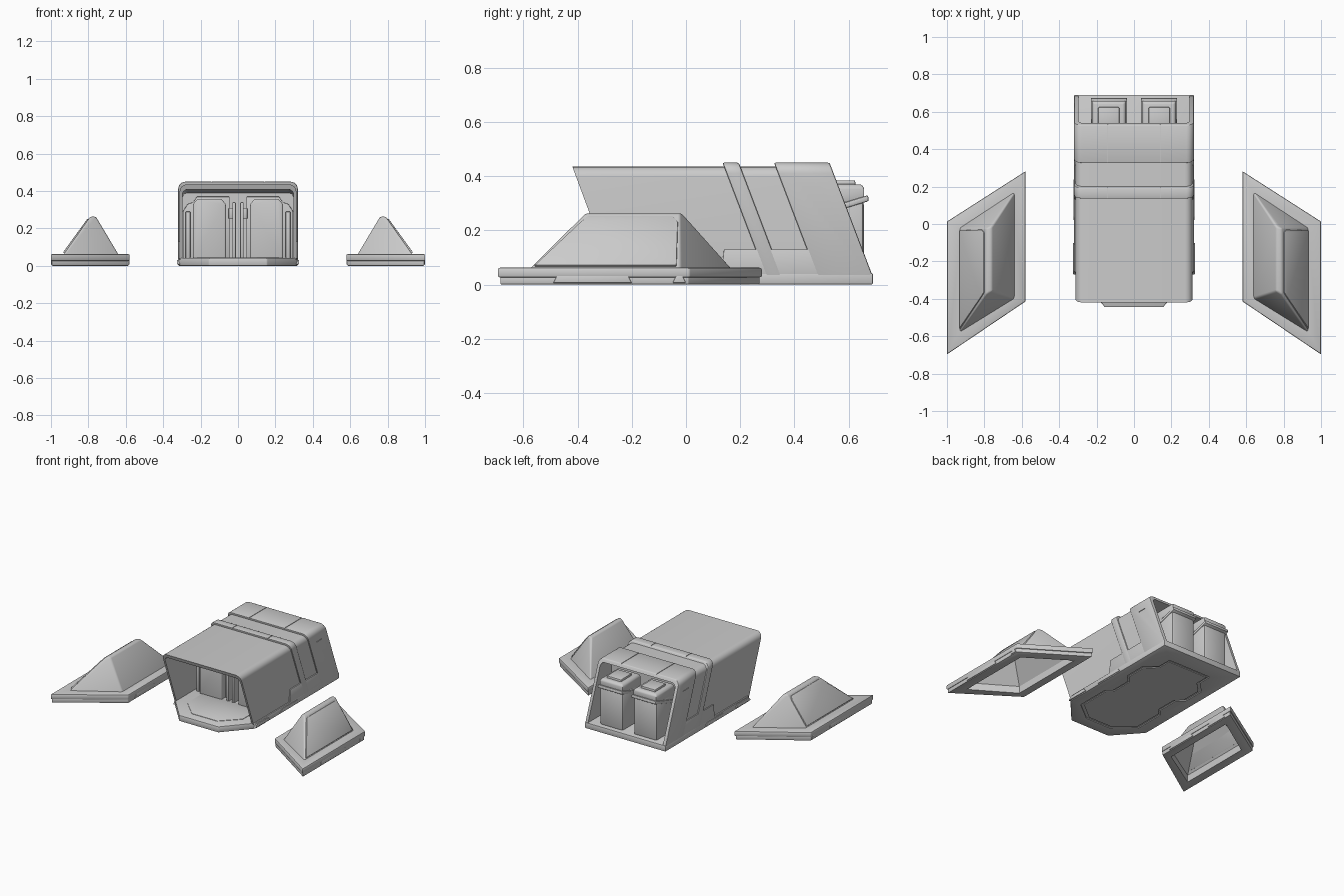
import bpy, bmesh, math

if "Cube" in bpy.data.objects:
    bpy.data.objects.remove(bpy.data.objects["Cube"])

def finish(o, bevel=0, seg=2):
    for s in bpy.context.selected_objects:
        s.select_set(False)
    bpy.context.view_layer.objects.active = o
    o.select_set(True)
    if bevel:
        m = o.modifiers.new("bevel", 'BEVEL')
        m.width, m.segments, m.angle_limit = bevel, seg, math.radians(35)
        m.limit_method = 'ANGLE'
        bpy.ops.object.modifier_apply(modifier=m.name)
    bpy.ops.object.shade_smooth_by_angle(angle=math.radians(32))

def loft(name, rings, bevel=0, seg=2, side=1):
    """Closed solid through rings of equal point count; side=-1 mirrors in x."""
    bm = bmesh.new()
    rv = [[bm.verts.new((p[0] * side, p[1], p[2])) for p in r] for r in rings]
    n = len(rv[0])
    bm.faces.new(rv[0])
    bm.faces.new(rv[-1])
    for a, b in zip(rv, rv[1:]):
        for i in range(n):
            bm.faces.new((a[i], a[(i + 1) % n], b[(i + 1) % n], b[i]))
    bmesh.ops.recalc_face_normals(bm, faces=bm.faces)
    me = bpy.data.meshes.new(name)
    bm.to_mesh(me)
    bm.free()
    o = bpy.data.objects.new(name, me)
    bpy.context.collection.objects.link(o)
    finish(o, bevel, seg)
    return o

def plate(name, pts, z0, z1, bevel=0, side=1):
    return loft(name, [[(x, y, z) for x, y in pts] for z in (z0, z1)], bevel, 2, side)

def prism_x(name, yz, x0, x1, bevel=0, side=1):
    return loft(name, [[(x, y, z) for y, z in yz] for x in (x0, x1)], bevel, 2, side)

def box(name, x0, x1, y0, y1, z0, z1, bevel=0, side=1):
    return plate(name, [(x0, y0), (x1, y0), (x1, y1), (x0, y1)], z0, z1, bevel, side)

def arch(hw, top, zb, y_at, r=.04):
    """Round-shouldered section; y_at gives the (sheared) y for each height."""
    right = [(hw, zb)] + [(hw - r + r * math.cos(a), top - r + r * math.sin(a))
                          for a in (i * math.pi / 12 for i in range(7))]
    pts = right + [(-x, z) for x, z in reversed(right)]
    return [(x, y_at(z), z) for x, z in pts]

def cut(target, *cutters):
    for c in cutters:
        c.hide_render = True
        m = target.modifiers.new("cut", 'BOOLEAN')
        m.operation, m.solver, m.object = 'DIFFERENCE', 'EXACT', c
        bpy.context.view_layer.objects.active = target
        bpy.ops.object.modifier_apply(modifier=m.name)
    finish(target)

def drop(*obs):
    for o in obs:
        bpy.data.objects.remove(o, do_unlink=True)

def slant(y_top, k=.38):
    return lambda z: y_top + k * (.45 - z)

# --- Main shelter: inner shell and raised bands, hollow at both ends
BACK = -.03      # y of the bulkhead seen through the front opening
core = loft("shelter_shell", [arch(.312, .435, .03, slant(-.425, .37)),
                              arch(.312, .435, .03, slant(.50))])
band = loft("middle_band", [arch(.32, .45, .03, slant(.135)), arch(.32, .45, .03, slant(.195))], .006)
rear = loft("rear_band", [arch(.32, .45, .03, slant(.325)), arch(.32, .45, .03, slant(.53))], .006)
front_hole = loft("front_cutter", [arch(.298, .423, .02, lambda z: -.7, .03),
                                   arch(.298, .39, .02, lambda z: BACK, .03)])
rear_hole = loft("rear_cutter", [arch(.297, .425, .02, lambda z: .42, .03),
                                 arch(.297, .425, .02, lambda z: .9, .03)])
seams = [box("seam_cutter", s * .14 - .002, s * .14 + .002, .1, .6, .446, .5) for s in (-1, 1)]
slots = [box("slot_cutter", .316, .33, .43, .49, .357, .364, 0, s) for s in (-1, 1)]
cut(core, front_hole, rear_hole)
cut(band, *seams)
cut(rear, rear_hole, *seams, *slots)
drop(front_hole, rear_hole, *seams, *slots)
for s in (-1, 1):
    prism_x("side_skirt", [(.13, .03), (.685, .03), (.65, .13), (.14, .13)], .300, .3195, .002, s)

# --- Floor slab with chamfered porch and stepped underside panel
outline = [(.31, -.27), (.155, -.445), (-.155, -.445), (-.31, -.27), (-.32, -.25),
           (-.32, .69), (.32, .69), (.32, -.25)]
floor = plate("floor_slab", outline, 0, .042, .005)
half = [(.10, -.36), (.24, -.25), (.24, -.02), (.20, .02), (.20, .18), (.25, .23), (.25, .38), (.17, .46), (.17, .56)]
under = half + [(-x, y) for x, y in reversed(half)]
groove = plate("groove_cutter", under, -.02, .006)
cut(floor, groove)
drop(groove)
plate("underside_panel", [(x * .93, .1 + (y - .1) * .96) for x, y in under], .001, .02)
plate("porch_mat", [(.10, -.38), (.22, -.26), (.22, -.08), (-.22, -.08), (-.22, -.26), (-.10, -.38)], .03, .045, .002)
for s in (-1, 1):
    prism_x("side_trim", [(-.27, .008), (-.1, .008), (-.12, .032), (-.25, .032)], .30, .326, .002, s)
    prism_x("side_trim", [(.02, .008), (.24, .008), (.22, .03), (.04, .03)], .30, .324, .002, s)

# --- Inner bulkhead lockers seen through the front
for s in (-1, 1):
    prof = [(.045, .04), (.295, .04), (.295, .29), (.27, .33), (.24, .34), (.22, .37), (.045, .37)]
    loft("locker_frame", [[(x, y, z) for x, z in prof] for y in (BACK - .02, BACK + .02)], .004, 2, s)
    door = [(.065, .04), (.24, .04), (.24, .33), (.215, .358), (.09, .358), (.065, .33)]
    loft("locker_door", [[(x, y, z) for x, z in door] for y in (BACK - .065, BACK)], .008, 3, s)
    box("locker_strip", .255, .28, BACK - .045, BACK, .04, .29, .004, s)
    box("centre_post", .012, .03, BACK - .06, BACK + .01, .04, .34, .004, s)
    box("post_bracket", .025, .05, BACK - .05, BACK, .25, .31, .004, s)

# --- Rear canisters with tilted collar and stepped lid
def rect(x0, x1, y0, y1, z0, z1):
    return [(x0, y0, z0), (x1, y0, z0), (x1, y1, z1), (x0, y1, z1)]
for s in (-1, 1):
    box("canister_body", .042, .226, .45, .657, .035, .31, .016, s)
    loft("canister_collar", [rect(.037, .231, .44, .675, .235, .308),
                             rect(.037, .231, .44, .672, .258, .330)], .006, 2, s)
    loft("canister_lid", [rect(.043, .225, .45, .658, .29, .31), rect(.043, .225, .45, .658, .358, .358),
                          rect(.055, .213, .46, .645, .372, .370)], .006, 2, s)
    box("lid_cap", .078, .192, .50, .625, .36, .385, .006, s)

# --- Two detached hollow fins
foot = [(.58, .282), (1.0, .013), (1.0, -.697), (.58, -.414)]
ring = [(.633, .18), (.94, -.022), (.94, -.59), (.633, -.40)]
ridge = [(.760, -.015), (.79, -.02), (.79, -.375), (.760, -.36)]
def at(pts, z):
    return [(x, y, z) for x, y in pts]
def grow(pts, f):
    return [(.79 + (x - .79) * f, -.205 + (y + .205) * f) for x, y in pts]
for s in (-1, 1):
    lower = plate("fin_base_lower", grow(foot, .98), 0, .035, .004, s)
    upper = plate("fin_base_upper", foot, .026, .062, .006, s)
    body = loft("fin_body", [at(ring, .05), at(ridge, .263)], .010, 3, s)
    hollow = loft("hollow_cutter", [at(grow(ring, .95), -.02), at(grow(ring, .95), .05),
                                    at(grow(ridge, .6), .24)], 0, 2, s)
    cut(lower, hollow)
    cut(upper, hollow)
    cut(body, hollow)
    drop(hollow)
    # raised outer armour panel lying on the sloping face
    face = [(.928, -.56, .067), (.928, -.035, .067), (.812, -.03, .227), (.797, -.045, .247),
            (.797, -.365, .247), (.812, -.39, .227)]
    loft("fin_armour", [[(x + d * .82, y, z + d * .57) for x, y, z in face]
                        for d in (-.008, .009)], .004, 2, s)
    # zig-zag trim along both long edges
    for y0, y1 in ((-.49, -.20), (-.05, .0)):
        prism_x("fin_outer_trim", [(y0, .006), (y1, .006), (y1 - .015, .036), (y0 + .015, .036)],
                .97, 1.0, .003, s)
    for y0, y1 in ((-.34, -.10), (.05, .22)):
        prism_x("fin_inner_trim", [(y0, .006), (y1, .006), (y1 - .025, .036), (y0 + .025, .036)],
                .58, .61, .003, s)
